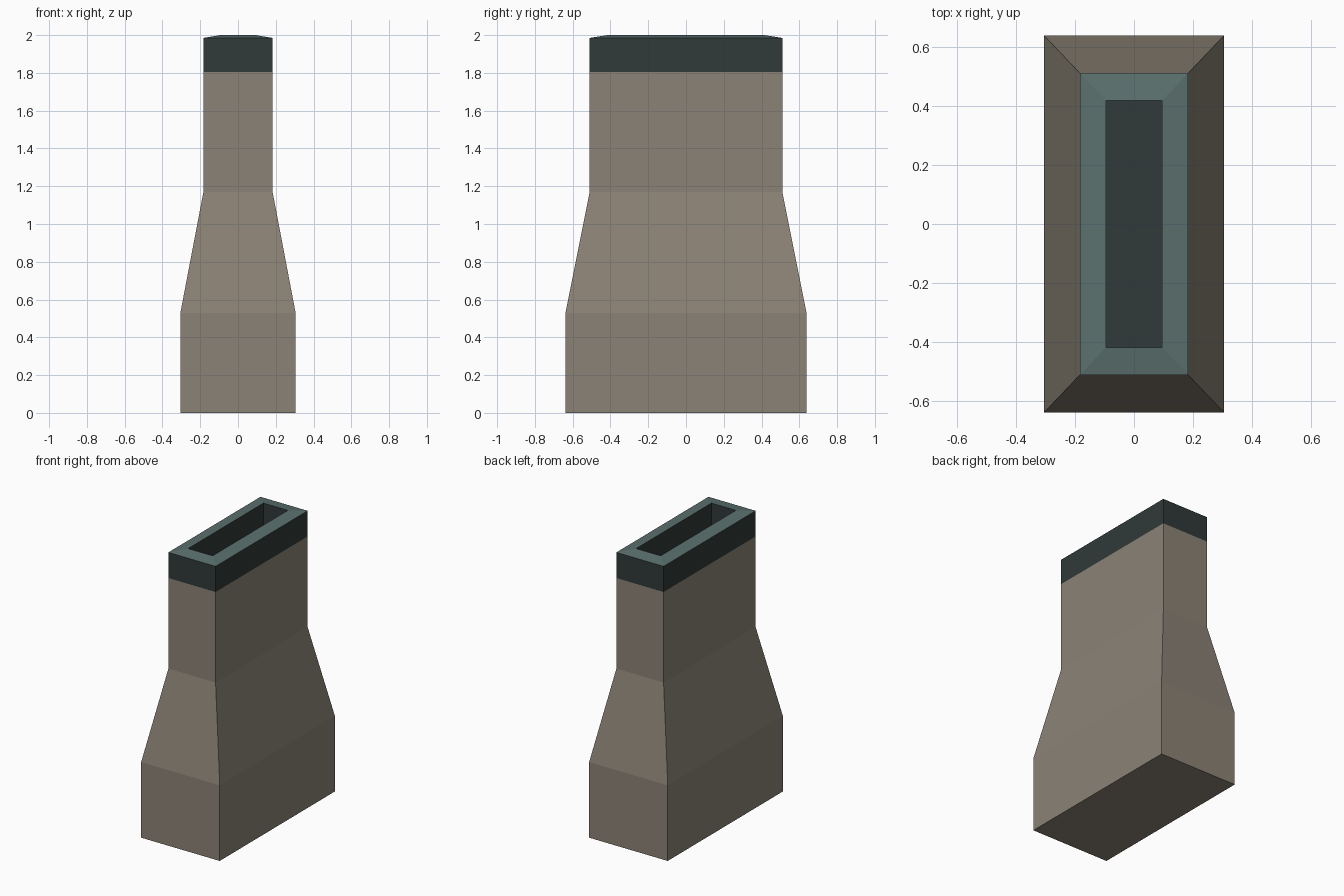
import bpy, bmesh

if "Cube" in bpy.data.objects:
    bpy.data.objects.remove(bpy.data.objects["Cube"])


def material(name, rgb):
    m = bpy.data.materials.new(name)
    m.diffuse_color = (*rgb, 1.0)
    m.use_nodes = True
    m.node_tree.nodes["Principled BSDF"].inputs["Base Color"].default_value = m.diffuse_color
    return m


def loft(name, sections, mats, close_start=False, close_end=False, mat_rule=None):
    """Skin rectangular sections (half x, half y, z) into one flat-faced object."""
    bm = bmesh.new()
    rings = [[bm.verts.new((sx * hx, sy * hy, z))
              for sx, sy in ((-1, -1), (1, -1), (1, 1), (-1, 1))]
             for hx, hy, z in sections]
    for band, (a, b) in enumerate(zip(rings, rings[1:])):
        for i in range(4):
            j = (i + 1) % 4
            f = bm.faces.new((a[i], a[j], b[j], b[i]))
            f.material_index = mat_rule(band) if mat_rule else 0
    if close_start:
        bm.faces.new(rings[0][::-1])
    if close_end:
        bm.faces.new(rings[-1])
    me = bpy.data.meshes.new(name)
    bm.to_mesh(me)
    bm.free()
    for m in mats:
        me.materials.append(m)
    ob = bpy.data.objects.new(name, me)
    bpy.context.collection.objects.link(ob)
    return ob


stone = material("warm grey stone", (0.26, 0.225, 0.18))
dark = material("dark slate", (0.030, 0.042, 0.041))
teal = material("teal rim", (0.105, 0.165, 0.158))

# Chimney stack: wide base, tapered shoulder, narrow shaft
loft("chimney_stack",
     [(0.305, 0.638, 0), (0.305, 0.638, 0.53), (0.183, 0.51, 1.17), (0.183, 0.51, 1.805)],
     [stone], close_start=True)

# Cap: dark outer band, sloped teal rim, dark flue with a floor
loft("chimney_cap",
     [(0.183, 0.51, 1.805), (0.183, 0.51, 1.985), (0.095, 0.417, 2.0), (0.095, 0.417, 1.805)],
     [dark, teal], close_end=True, mat_rule=lambda band: 1 if band == 1 else 0)
